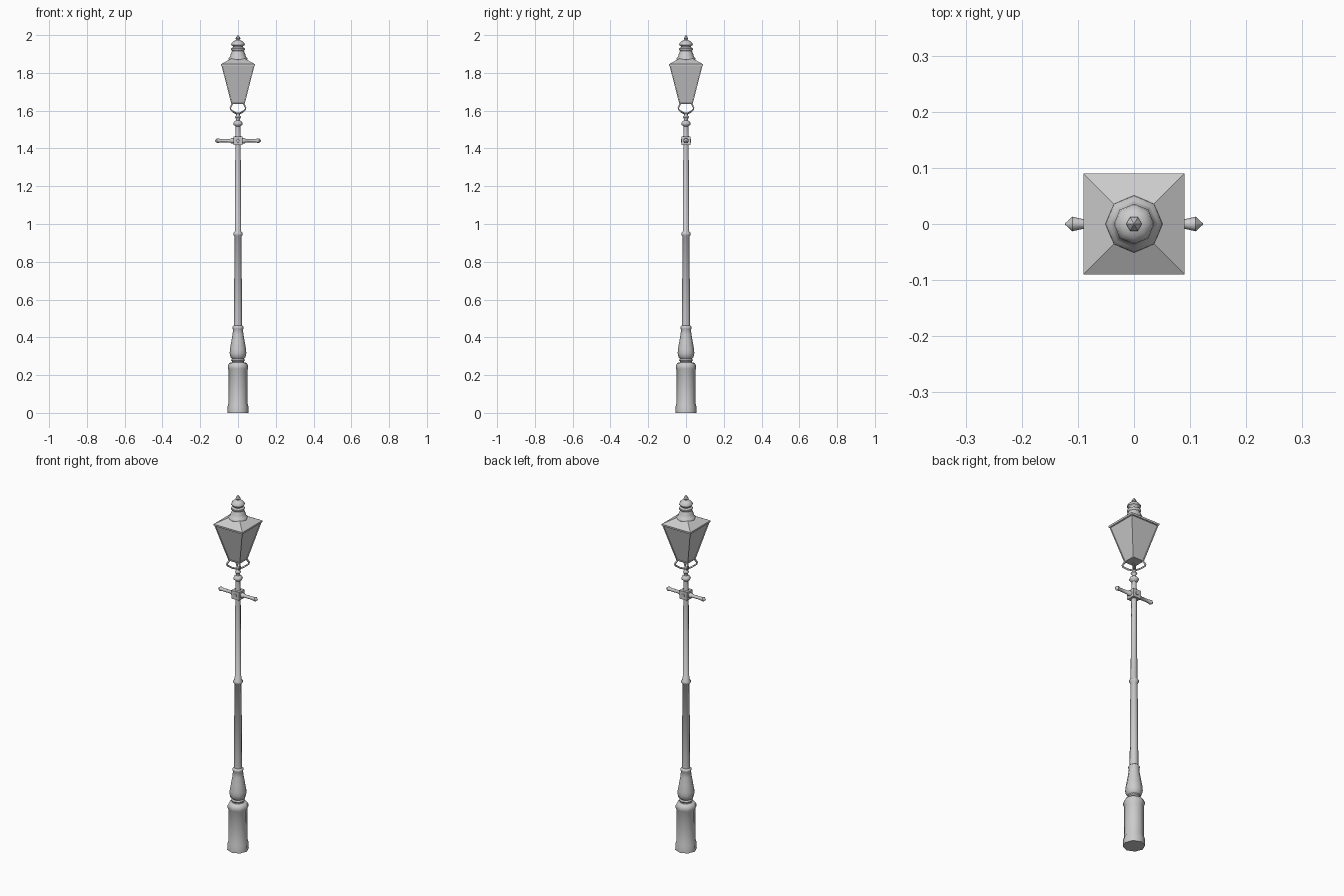
import bpy, bmesh, math
from mathutils import Vector, Matrix

if "Cube" in bpy.data.objects:
    bpy.data.objects.remove(bpy.data.objects["Cube"])


def finish(name, bm, angle=None):
    bmesh.ops.recalc_face_normals(bm, faces=bm.faces[:])
    me = bpy.data.meshes.new(name)
    bm.to_mesh(me)
    bm.free()
    ob = bpy.data.objects.new(name, me)
    bpy.context.collection.objects.link(ob)
    if angle:
        bpy.ops.object.select_all(action='DESELECT')
        ob.select_set(True)
        bpy.context.view_layer.objects.active = ob
        bpy.ops.object.shade_smooth_by_angle(angle=math.radians(angle))
    return ob


def lathe(name, profile, sides=8, matrix=None, angle=48, turn=0.0):
    """Stack rings of (radius, height) into a capped, faceted turning."""
    bm = bmesh.new()
    rings = []
    for r, z in profile:
        rings.append([bm.verts.new((r * math.cos(turn + math.tau * i / sides),
                                    r * math.sin(turn + math.tau * i / sides), z))
                      for i in range(sides)])
    for a, b in zip(rings, rings[1:]):
        for i in range(sides):
            j = (i + 1) % sides
            bm.faces.new((a[i], a[j], b[j], b[i]))
    bm.faces.new(rings[0][::-1])
    bm.faces.new(rings[-1])
    if matrix:
        bm.transform(matrix)
    return finish(name, bm, angle)


def square_stack(name, levels, inset=False):
    """Stack square rings of (half width, height); optionally recess the sides."""
    q = math.sqrt(2)
    bm = bmesh.new()
    rings = [[bm.verts.new((sx * h, sy * h, z))
              for sx, sy in ((-1, -1), (1, -1), (1, 1), (-1, 1))] for h, z in levels]
    sides = []
    for a, b in zip(rings, rings[1:]):
        for i in range(4):
            j = (i + 1) % 4
            sides.append(bm.faces.new((a[i], a[j], b[j], b[i])))
    bm.faces.new(rings[0][::-1])
    bm.faces.new(rings[-1])
    if inset:
        bmesh.ops.recalc_face_normals(bm, faces=bm.faces[:])
        bmesh.ops.inset_individual(bm, faces=sides, thickness=0.006)
        bmesh.ops.inset_individual(bm, faces=sides, thickness=0.0005, depth=-0.004)
    return finish(name, bm)


# Pedestal: foot, drum and collar
lathe("pedestal", [(0.056, 0), (0.055, 0.035), (0.050, 0.052), (0.049, 0.225),
                   (0.054, 0.236), (0.054, 0.250), (0.047, 0.264), (0.034, 0.268)])

# Vase-shaped lower post
lathe("vase", [(0.034, 0.262), (0.031, 0.272), (0.036, 0.279), (0.032, 0.288),
               (0.040, 0.296), (0.044, 0.315), (0.043, 0.335), (0.036, 0.375),
               (0.029, 0.415), (0.026, 0.442), (0.029, 0.447), (0.029, 0.455),
               (0.022, 0.462)])

# Tapered shaft with a middle ring
lathe("shaft", [(0.022, 0.455), (0.018, 0.935), (0.025, 0.942), (0.025, 0.952),
                (0.017, 0.960), (0.014, 1.425)])

# Cross block and ladder bar
square_stack("cross_block", [(0.024, 1.418), (0.024, 1.464)])
for s, label in ((1, "right"), (-1, "left")):
    m = Matrix.Translation((0, 0, 1.441)) @ Matrix.Rotation(s * math.pi / 2, 4, 'Y')
    lathe("ladder_bar_" + label,
          [(0.014, 0.02), (0.014, 0.037), (0.009, 0.042), (0.009, 0.092),
           (0.013, 0.110), (0.001, 0.123)], matrix=m)
for s, label in ((-1, "front"), (1, "back")):
    m = Matrix.Rotation(-s * math.pi / 2, 4, 'X')
    lathe("block_boss_" + label, [(0.011, 0.02), (0.009, 0.027)],
          matrix=Matrix.Translation((0, 0, 1.441)) @ m)

# Upper neck under the lantern
lathe("neck", [(0.015, 1.460), (0.012, 1.505), (0.012, 1.516), (0.023, 1.525),
               (0.025, 1.533), (0.020, 1.542), (0.011, 1.548), (0.011, 1.558),
               (0.017, 1.566), (0.010, 1.575), (0.009, 1.590)])

# Four bent brackets reaching the lantern corners
for i in range(4):
    a = math.pi / 4 + i * math.pi / 2
    path = bpy.data.curves.new("lantern_bracket", 'CURVE')
    path.dimensions = '3D'
    path.bevel_depth = 0.005
    path.bevel_resolution = 0
    sp = path.splines.new('POLY')
    pts = [(0.0, 1.582), (0.030, 1.591), (0.055, 1.606), (0.057, 1.616), (0.043, 1.637)]
    sp.points.add(len(pts) - 1)
    for p, (r, z) in zip(sp.points, pts):
        p.co = (r * math.cos(a), r * math.sin(a), z, 1)
    path.use_fill_caps = True
    ob = bpy.data.objects.new("lantern_bracket_%d" % (i + 1), path)
    bpy.context.collection.objects.link(ob)

# Lantern body with recessed panes, then rim and hipped roof
square_stack("lantern_body", [(0.035, 1.634), (0.087, 1.838)], inset=True)
square_stack("lantern_roof", [(0.089, 1.836), (0.090, 1.846), (0.036, 1.876)])

# Chimney, dome and finial
lathe("chimney", [(0.045, 1.866), (0.051, 1.872), (0.050, 1.879), (0.043, 1.884),
                  (0.038, 1.900), (0.031, 1.917), (0.036, 1.922), (0.036, 1.930),
                  (0.026, 1.936), (0.027, 1.942), (0.036, 1.948), (0.034, 1.958),
                  (0.024, 1.968), (0.010, 1.974)])
lathe("finial", [(0.009, 1.970), (0.009, 1.976), (0.014, 1.981), (0.009, 1.990),
                 (0.001, 2.0)], sides=6)
